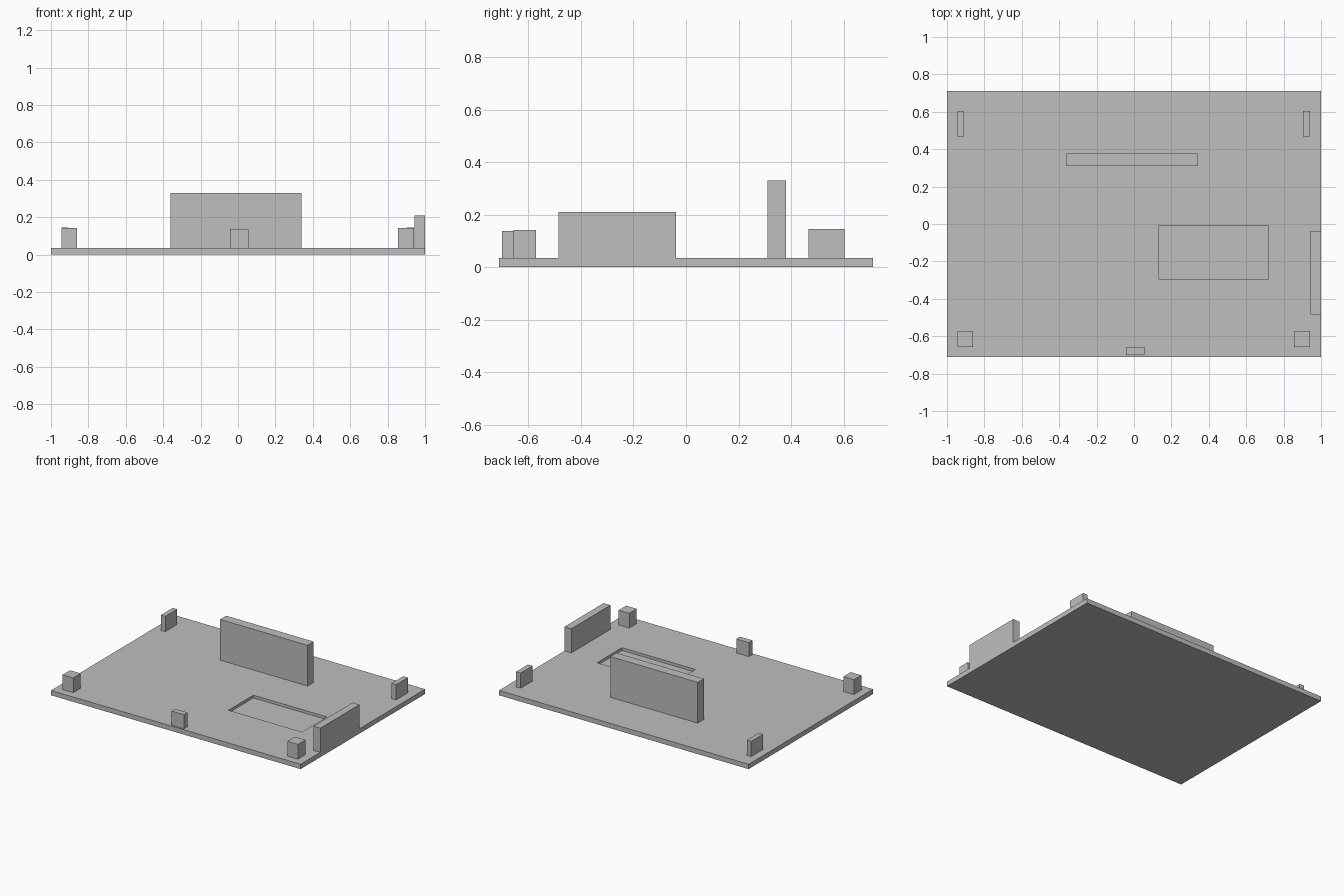
import bpy, bmesh
from mathutils import Vector

cube = bpy.data.objects.get("Cube")
if cube:
    bpy.data.objects.remove(cube, do_unlink=True)

# Single flat grey for every part
GREY = (0.52, 0.52, 0.52, 1.0)
grey = bpy.data.materials.new("plain_grey")
grey.use_nodes = True
grey.diffuse_color = GREY
grey.node_tree.nodes["Principled BSDF"].inputs["Base Color"].default_value = GREY

BASE_TOP = 0.035


def box_mesh(x, y, z):
    """Box from its (min, max) range on each axis."""
    bm = bmesh.new()
    bmesh.ops.create_cube(bm, size=1)
    for v in bm.verts:
        v.co = Vector(r[1] if c > 0 else r[0] for c, r in zip(v.co, (x, y, z)))
    return bm


def finish(name, bm):
    mesh = bpy.data.meshes.new(name)
    bm.to_mesh(mesh)
    bm.free()
    mesh.materials.append(grey)
    obj = bpy.data.objects.new(name, mesh)
    bpy.context.collection.objects.link(obj)
    return obj


# Base plate with a shallow rectangular recess in its top
RECESS_X, RECESS_Y, RECESS_DEPTH = (0.13, 0.72), (-0.295, -0.01), 0.02
plate = box_mesh((-1, 1), (-0.712, 0.712), (0, BASE_TOP))
for axis, cuts in ((Vector((1, 0, 0)), RECESS_X), (Vector((0, 1, 0)), RECESS_Y)):
    for cut in cuts:
        bmesh.ops.bisect_plane(plate, geom=plate.verts[:] + plate.edges[:] + plate.faces[:],
                               plane_co=axis * cut, plane_no=axis)
centre = Vector((sum(RECESS_X) / 2, sum(RECESS_Y) / 2, BASE_TOP))
floor = min(plate.faces, key=lambda f: (f.calc_center_median() - centre).length)
walls = bmesh.ops.extrude_discrete_faces(plate, faces=[floor])["faces"]
bmesh.ops.translate(plate, verts=walls[0].verts[:], vec=(0, 0, -RECESS_DEPTH))
# Join the lowered floor to the rim with side walls
bottom = walls[0].verts[:]
rim = [min((v for v in plate.verts if v not in bottom and v.co.z > BASE_TOP / 2),
           key=lambda v: (v.co - b.co).length) for b in bottom]
for i in range(len(bottom)):
    j = (i + 1) % len(bottom)
    quad = (rim[i], rim[j], bottom[j], bottom[i])
    if not any(set(f.verts) == set(quad) for f in plate.faces):
        plate.faces.new(quad)
bmesh.ops.recalc_face_normals(plate, faces=plate.faces[:])
finish("base_plate", plate)

# Upright panels and posts: x range, y range, top height
PARTS = {
    "back_panel": ((-0.36, 0.34), (0.31, 0.38), 0.33),
    "left_side_panel": ((0.945, 1.0), (-0.485, -0.038), 0.21),
    "front_centre_post": ((-0.043, 0.057), (-0.70, -0.658), 0.137),
    "front_right_post": ((-0.945, -0.86), (-0.657, -0.572), 0.142),
    "front_left_post": ((0.855, 0.94), (-0.657, -0.572), 0.142),
    "back_right_post": ((-0.945, -0.91), (0.467, 0.603), 0.145),
    "back_left_post": ((0.903, 0.94), (0.467, 0.603), 0.145),
}
for name, (x, y, top) in PARTS.items():
    finish(name, box_mesh(x, y, (BASE_TOP, top)))
